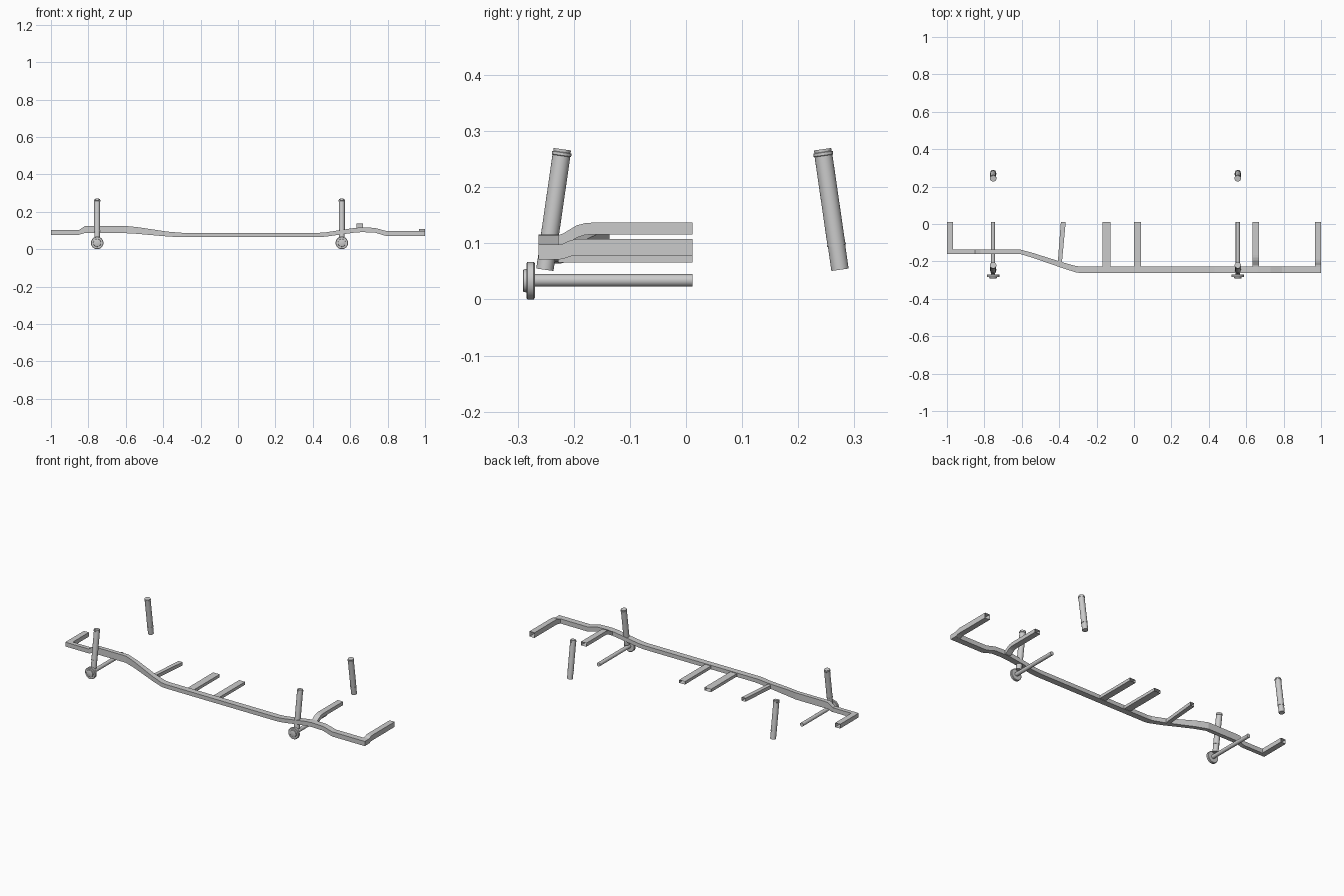
import bpy, bmesh
from mathutils import Vector, Matrix
from math import cos, sin, pi

MID = 0.0115  # centre plane of the vehicle frame


def finish(name, bm, smooth=False):
    bmesh.ops.recalc_face_normals(bm, faces=bm.faces)
    me = bpy.data.meshes.new(name)
    bm.to_mesh(me)
    bm.free()
    ob = bpy.data.objects.new(name, me)
    bpy.context.collection.objects.link(ob)
    if smooth:
        bpy.ops.object.select_all(action='DESELECT')
        ob.select_set(True)
        bpy.context.view_layer.objects.active = ob
        bpy.ops.object.shade_smooth_by_angle()
    return ob


def box_sweep(name, stations, side, cap_end):
    """Rectangular tube; stations are (centre, width along side, z bottom, z top)."""
    bm = bmesh.new()
    rings = []
    for x, y, w, z0, z1 in stations:
        d = Vector(side) * (w / 2)
        rings.append([bm.verts.new(Vector((x, y, z)) + d * s)
                      for s, z in ((-1, z0), (1, z0), (1, z1), (-1, z1))])
    for a, b in zip(rings, rings[1:]):
        for i in range(4):
            j = (i + 1) % 4
            bm.faces.new((a[i], a[j], b[j], b[i]))
    bm.faces.new(rings[0])
    if cap_end:
        bm.faces.new(rings[-1])
    return finish(name, bm)


def lathe(name, profile, start, end, n=24):
    """Revolve (distance, radius) pairs about the line from start to end."""
    start, end = Vector(start), Vector(end)
    rot = (end - start).to_track_quat('Z', 'Y').to_matrix()
    bm = bmesh.new()
    rings = [[bm.verts.new(start + rot @ Vector((r * cos(2 * pi * i / n), r * sin(2 * pi * i / n), t)))
              for i in range(n)] for t, r in profile]
    for a, b in zip(rings, rings[1:]):
        for i in range(n):
            j = (i + 1) % n
            bm.faces.new((a[i], a[j], b[j], b[i]))
    bm.faces.new(rings[0])
    bm.faces.new(rings[-1])
    return finish(name, bm, True)


# Long side rail: kicks up over both axles and narrows to the rear
box_sweep("side_rail", [
    (-1.0, -0.148, 0.024, 0.077, 0.102), (-0.85, -0.148, 0.024, 0.077, 0.102),
    (-0.82, -0.148, 0.024, 0.086, 0.123), (-0.80, -0.148, 0.024, 0.086, 0.125),
    (-0.61, -0.148, 0.024, 0.086, 0.125), (-0.54, -0.168, 0.026, 0.082, 0.118),
    (-0.38, -0.221, 0.031, 0.068, 0.094), (-0.31, -0.242, 0.034, 0.064, 0.088),
    (-0.28, -0.245, 0.035, 0.064, 0.087),
    (0.43, -0.245, 0.035, 0.064, 0.087), (0.47, -0.245, 0.035, 0.067, 0.090),
    (0.62, -0.245, 0.035, 0.088, 0.113), (0.66, -0.245, 0.035, 0.091, 0.116),
    (0.73, -0.245, 0.035, 0.089, 0.114), (0.79, -0.245, 0.035, 0.071, 0.098),
    (1.0, -0.245, 0.035, 0.071, 0.098)], (0, 1, 0), True)

# Cross members running from the rail to the centre plane (open there)
members = {
    "end_member_left": [(-0.984, -0.138, 0.032, 0.077, 0.102), (-0.984, MID, 0.032, 0.077, 0.102)],
    "slim_member": [(-0.397, -0.212, 0.022, 0.070, 0.090), (-0.378, MID, 0.026, 0.070, 0.090)],
    "floor_member_left": [(-0.147, -0.230, 0.042, 0.066, 0.083), (-0.147, MID, 0.042, 0.066, 0.083)],
    "floor_member_centre": [(0.018, -0.230, 0.038, 0.066, 0.083), (0.018, MID, 0.038, 0.066, 0.083)],
    "arched_member": [(0.651, -0.230, 0.034, 0.092, 0.114), (0.651, -0.220, 0.034, 0.094, 0.117),
                      (0.651, -0.195, 0.034, 0.110, 0.132), (0.651, -0.180, 0.034, 0.115, 0.136),
                      (0.651, -0.165, 0.034, 0.116, 0.137), (0.651, MID, 0.034, 0.116, 0.137)],
    "end_member_right": [(0.984, -0.230, 0.032, 0.071, 0.098), (0.984, -0.220, 0.032, 0.072, 0.099),
                         (0.984, -0.205, 0.032, 0.077, 0.106), (0.984, -0.190, 0.032, 0.078, 0.108),
                         (0.984, MID, 0.032, 0.078, 0.108)],
}
for name, st in members.items():
    box_sweep(name, st, (1, 0, 0), False)

# Axles, wheel hubs and leaning shock absorbers
for tag, x in (("left", -0.753), ("right", 0.555)):
    lathe("axle_" + tag, [(0, 0.011), (0.2815, 0.011)], (x, -0.27, 0.034), (x, MID, 0.034))
    lathe("hub_" + tag, [(0, 0.018), (0.001, 0.020), (0.006, 0.021), (0.006, 0.031), (0.008, 0.0335),
                         (0.019, 0.0335), (0.021, 0.031), (0.021, 0.012)],
          (x, -0.2905, 0.0335), (x, 0, 0.0335), 32)
    for side, s in (("near", 1), ("far", -1)):
        lathe(f"shock_{tag}_{side}",
              [(0, 0.0155), (0.043, 0.0155), (0.043, 0.017), (0.047, 0.017), (0.047, 0.016),
               (0.205, 0.016), (0.206, 0.0175), (0.211, 0.0175), (0.212, 0.0155), (0.217, 0.0155)],
              (x, MID - 0.263 * s, 0.053), (x, MID - 0.232 * s, 0.267))
